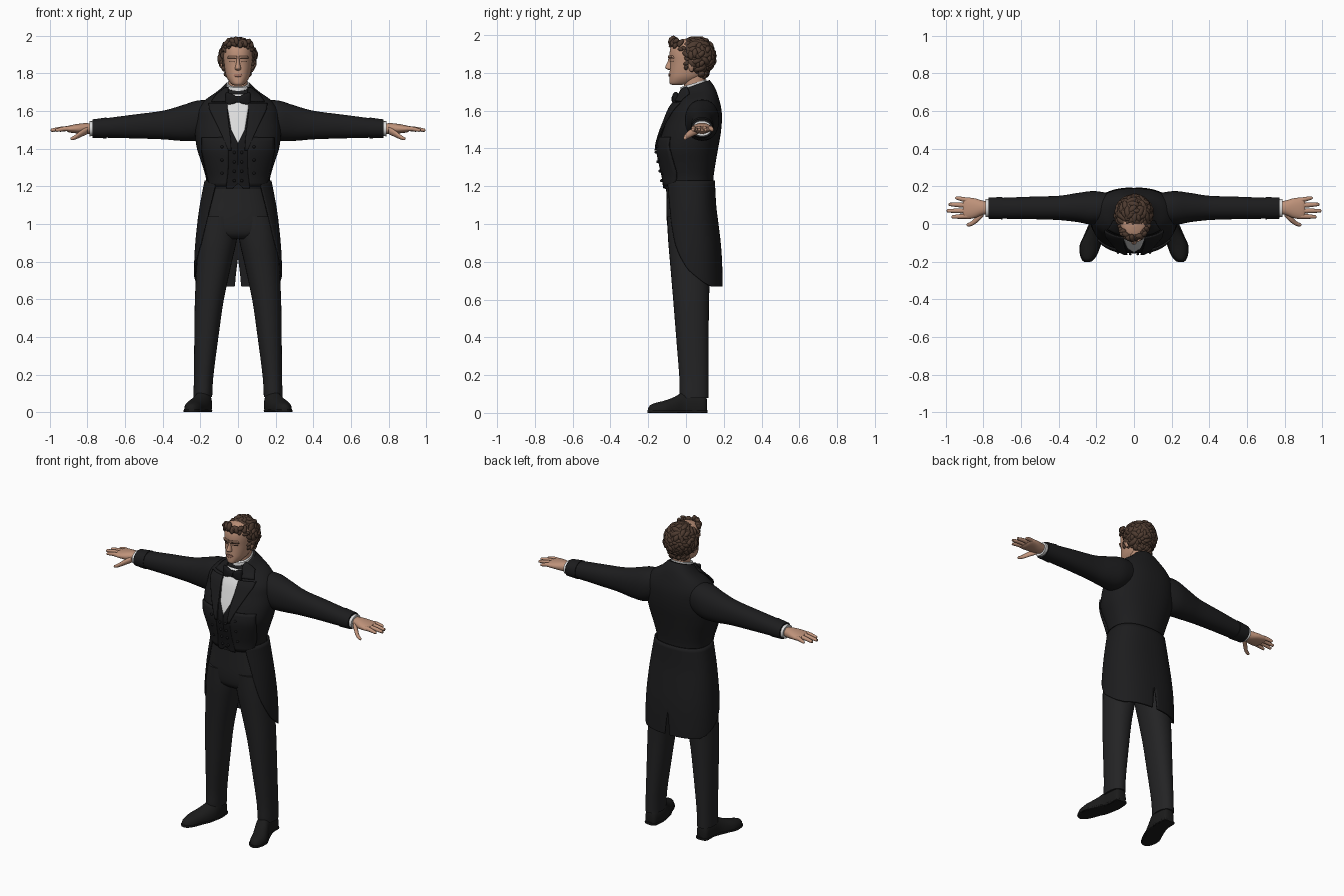
import bpy, bmesh, math, random
from mathutils import Vector, Matrix
from mathutils.bvhtree import BVHTree

random.seed(4)

def material(name, r, g, b):
    m = bpy.data.materials.new(name)
    m.diffuse_color = (r, g, b, 1)
    return m

COAT = material("coat black", .012, .012, .013)
TROUSER = material("trouser black", .017, .017, .018)
VEST = material("vest black", .009, .009, .010)
SHOE = material("shoe black", .011, .011, .011)
SHIRT = material("shirt white", .72, .72, .72)
SKIN = material("skin", .52, .29, .195)
LIP = material("lip", .36, .17, .12)
HAIR = material("hair brown", .075, .043, .029)

def finish(name, bm, mat, mirror=False, thick=0, angle=45):
    bmesh.ops.recalc_face_normals(bm, faces=bm.faces)
    me = bpy.data.meshes.new(name)
    bm.to_mesh(me)
    bm.free()
    me.materials.append(mat)
    me.shade_smooth()
    me.set_sharp_from_angle(angle=math.radians(angle))
    ob = bpy.data.objects.new(name, me)
    bpy.context.collection.objects.link(ob)
    if mirror:
        ob.modifiers.new("mirror", 'MIRROR')
    if thick:
        s = ob.modifiers.new("solid", 'SOLIDIFY')
        s.thickness, s.offset = thick, 0
    return ob

def spline(rows, steps):
    """Catmull-Rom through rows of numbers."""
    out = []
    for i in range(len(rows) - 1):
        a, b, c, d = rows[max(i - 1, 0)], rows[i], rows[i + 1], rows[min(i + 2, len(rows) - 1)]
        for k in range(steps):
            t = k / steps
            out.append([.5 * (2 * q + (r - p) * t + (2 * p - 5 * q + 4 * r - s) * t * t
                              + (3 * q - p - 3 * r + s) * t ** 3) for p, q, r, s in zip(a, b, c, d)])
    return out + [list(rows[-1])]

def spow(v, e):
    return math.copysign(abs(v) ** e, v)

def loft(name, mat, rows, axis='Z', n=32, power=2.2, steps=4, mirror=False, floor=False):
    """Rows are (position, low u, high u, low v, high v, shear)."""
    bm = bmesh.new()
    rings = []
    for t, u0, u1, v0, v1, sh in spline([tuple(r) + (0,) * (6 - len(r)) for r in rows], steps):
        ring = []
        for i in range(n):
            a = 2 * math.pi * i / n
            u = (u0 + u1) / 2 + (u1 - u0) / 2 * spow(math.cos(a), 2 / power)
            dv = (v1 - v0) / 2 * spow(math.sin(a), 2 / power)
            v, w = (v0 + v1) / 2 + dv, t + sh * dv
            co = {'Z': (u, v, w), 'X': (w, u, v), 'Y': (u, w, v)}[axis]
            if floor:
                co = (co[0], co[1], max(co[2], 0))
            ring.append(bm.verts.new(co))
        rings.append(ring)
    for r, s in zip(rings, rings[1:]):
        for i in range(n):
            bm.faces.new((r[i], r[(i + 1) % n], s[(i + 1) % n], s[i]))
    bm.faces.new(rings[0])
    bm.faces.new(rings[-1])
    return finish(name, bm, mat, mirror)

def surface(ob):
    return BVHTree.FromPolygons([v.co.copy() for v in ob.data.vertices],
                                [tuple(p.vertices) for p in ob.data.polygons])

def front(tree, x, z, fallback=0):
    hit = tree.ray_cast(Vector((x, -1, z)), Vector((0, 1, 0)))[0]
    return hit.y if hit else fallback

def grid(bm, rows):
    vs = [[bm.verts.new(c) for c in r] for r in rows]
    for a, b in zip(vs, vs[1:]):
        for i in range(len(a) - 1):
            bm.faces.new((a[i], a[i + 1], b[i + 1], b[i]))

def patch(name, mat, tree, rows, lift, thick=.008, mirror=True, cols=10):
    """Cloth plate following the front of a surface; rows are (z, x0, x1)."""
    bm, pts = bmesh.new(), []
    for p, q in zip(rows, rows[1:]):
        for k in range(4 if q is not rows[-1] else 5):
            z, x0, x1 = [m + (o - m) * k / 4 for m, o in zip(p, q)]
            line, y = [], 0
            for c in range(cols + 1):
                x = x0 + (x1 - x0) * c / cols
                y = front(tree, x, z, y + lift) - lift
                line.append((x, y, z))
            pts.append(line)
    grid(bm, pts)
    return finish(name, bm, mat, mirror, thick)

# coat body
torso = loft("coat_body", COAT, [
    (1.185, -.165, .165, -.112, .143), (1.25, -.172, .172, -.12, .146), (1.32, -.192, .192, -.135, .156),
    (1.40, -.218, .218, -.147, .17), (1.48, -.228, .228, -.128, .184), (1.55, -.222, .222, -.102, .19),
    (1.61, -.212, .212, -.078, .187), (1.66, -.172, .172, -.052, .172, .1), (1.70, -.11, .11, -.04, .152, .25),
    (1.735, -.07, .07, -.03, .125, .35)], n=64, power=2.3, steps=6)
body = surface(torso)

# vest, shirt front, coat fronts, lapels
patch("shirt_front", SHIRT, body, [(1.69, -.05, .05), (1.62, -.056, .056), (1.5, -.037, .037),
      (1.43, -.002, .002)], .004, mirror=False)
patch("vest_front", VEST, body, [(1.60, .054, .075), (1.5, .036, .075), (1.43, .001, .07), (1.25, 0, .06),
      (1.215, 0, .06), (1.188, .03, .06)], .006, .006)
patch("coat_front", COAT, body, [(1.46, .06, .19), (1.38, .05, .19), (1.28, .052, .17), (1.2, .062, .15)], .009)
patch("lapel", COAT, body, [(1.64, .056, .155), (1.61, .057, .152), (1.54, .05, .118), (1.46, .04, .08),
      (1.39, .035, .05)], .016)
patch("coat_collar", COAT, body, [(1.725, .05, .066), (1.69, .054, .112), (1.65, .056, .14)], .012)

# vest and coat buttons
bm = bmesh.new()
for x, zs in ((.02, (1.38, 1.33, 1.28, 1.23)), (.085, (1.41, 1.34, 1.27))):
    for z in zs:
        at = Matrix.Translation((x, front(body, x, z) - .013, z))
        bmesh.ops.create_uvsphere(bm, u_segments=12, v_segments=8, radius=.008, matrix=at)
finish("buttons", bm, VEST, True)

# coat tails: rows are (z, half width, back y, edge angle from the back, vent angle)
bm, rows = bmesh.new(), []
for z, rx, yb, edge, vent in spline([
        (1.23, .174, .149, 143, 0), (1.1, .199, .156, 136, 0), (1.0, .213, .168, 130, 0), (.9, .223, .18, 121, 0),
        (.82, .228, .186, 108, 0), (.74, .23, .189, 90, 1.5), (.69, .23, .19, 70, 2.3), (.668, .229, .19, 52, 2.8)], 4):
    line = []
    for i in range(33):
        a = math.radians(max(vent, 0) + (edge - max(vent, 0)) * i / 32)
        ry = yb - .03 if math.cos(a) > 0 else .152
        line.append((rx * spow(math.sin(a), .85), .03 + ry * spow(math.cos(a), .85), z))
    rows.append(line)
grid(bm, rows)
finish("coat_tails", bm, COAT, True, .008)

# trousers
loft("trouser_seat", TROUSER, [
    (1.225, -.155, .155, -.105, .125), (1.12, -.178, .178, -.104, .135), (1.02, -.198, .198, -.102, .14),
    (.95, -.19, .19, -.09, .135), (.92, -.12, .12, -.06, .11)], n=40, power=2.4)
loft("trouser_leg", TROUSER, [
    (1.04, .0, .198, -.1, .138), (.92, .006, .212, -.095, .136), (.8, .032, .219, -.085, .13),
    (.6, .075, .229, -.068, .122), (.4, .104, .232, -.052, .12), (.2, .13, .234, -.036, .12),
    (.11, .136, .236, -.034, .12), (.08, .137, .236, -.03, .12)], mirror=True)

# shoes
loft("shoe", SHOE, [
    (.112, .165, .2, .0, .06), (.1, .148, .222, -.03, .1), (.05, .139, .229, -.04, .115),
    (-.01, .14, .237, -.04, .112), (-.06, .158, .262, -.04, .085), (-.11, .18, .284, -.035, .066),
    (-.16, .198, .284, -.03, .053), (-.188, .218, .274, -.02, .042), (-.2, .235, .26, .0, .025)],
    axis='Y', mirror=True, floor=True)
loft("shoe_sole", SHOE, [
    (.115, .16, .205, 0, .014), (.1, .143, .226, 0, .014), (.03, .137, .23, 0, .014), (-.06, .153, .266, 0, .014),
    (-.11, .175, .288, 0, .014), (-.16, .194, .288, 0, .014), (-.192, .216, .276, 0, .014),
    (-.203, .236, .26, 0, .014)], axis='Y', power=5, mirror=True)

# sleeves and cuffs
loft("sleeve", COAT, [
    (.12, .02, .16, 1.49, 1.655), (.21, -.004, .175, 1.445, 1.657), (.30, .01, .165, 1.442, 1.63),
    (.40, .021, .15, 1.45, 1.602), (.55, .026, .145, 1.455, 1.582), (.68, .028, .14, 1.458, 1.565),
    (.765, .032, .137, 1.462, 1.553)], axis='X', mirror=True)
loft("sleeve_cuff", COAT, [(.70, .025, .143, 1.455, 1.566), (.772, .028, .141, 1.458, 1.556)], axis='X', mirror=True)
loft("shirt_cuff", SHIRT, [(.76, .038, .131, 1.468, 1.547), (.79, .036, .133, 1.466, 1.546)], axis='X', mirror=True)

# hands
loft("palm", SKIN, [
    (.77, .056, .116, 1.482, 1.533), (.81, .046, .126, 1.477, 1.536), (.85, .031, .137, 1.481, 1.532),
    (.895, .026, .141, 1.486, 1.524), (.91, .035, .133, 1.493, 1.517)], axis='X', mirror=True)

def digit(name, pts):
    """Tapered finger through (x, y, z, radius)."""
    rows = [(x, y - r, y + r, z - r, z + r) for x, y, z, r in pts]
    x, y, z, r = pts[-1]
    rows += [(x + r * .6, y - r * .7, y + r * .7, z - r * .7, z + r * .7),
             (x + r, y - r * .15, y + r * .15, z - r * .15, z + r * .15)]
    loft(name, SKIN, rows, axis='X', n=12, power=2, steps=3, mirror=True)

for name, y0, y1, tip in (("index_finger", .042, .038, .962), ("middle_finger", .07, .07, .988),
                          ("ring_finger", .098, .104, .978), ("little_finger", .125, .138, .942)):
    digit(name, [(.88, y0, 1.506, .014), ((.88 + tip) / 2, (y0 + y1) / 2, 1.506, .0125), (tip, y1, 1.499, .009)])
digit("thumb", [(.80, .06, 1.498, .02), (.835, .025, 1.48, .018), (.862, .003, 1.463, .013), (.882, -.004, 1.454, .009)])

# neck, shirt collar, neck tie
loft("neck", SKIN, [(1.68, -.05, .05, -.01, .1), (1.80, -.052, .052, -.01, .105)])
loft("shirt_collar", SHIRT, [(1.69, -.064, .064, -.036, .112, .3), (1.745, -.06, .06, -.028, .108, .3)])
loft("neck_tie_band", VEST, [(1.68, -.068, .068, -.046, .115, .3), (1.712, -.065, .065, -.04, .113, .3)])
loft("bow_tie", VEST, [(.004, -.072, -.045, 1.648, 1.675), (.03, -.074, -.042, 1.635, 1.69),
     (.058, -.068, -.04, 1.628, 1.7), (.066, -.06, -.045, 1.635, 1.692)], axis='X', power=3, n=20, mirror=True)
loft("bow_knot", VEST, [(-.014, -.076, -.04, 1.645, 1.68), (.014, -.076, -.04, 1.645, 1.68)], axis='X', power=4)

# head and face
head = loft("head", SKIN, [
    (1.737, -.02, .02, -.074, -.02), (1.745, -.036, .036, -.087, .03), (1.775, -.058, .058, -.088, .085),
    (1.81, -.069, .069, -.086, .115), (1.855, -.076, .076, -.084, .13), (1.90, -.079, .079, -.087, .135),
    (1.94, -.075, .075, -.08, .13), (1.965, -.055, .055, -.06, .105), (1.98, -.02, .02, -.01, .06)], n=48)
face = surface(head)
loft("nose", SKIN, [(1.885, -.008, .008, -.092, -.06), (1.86, -.009, .009, -.097, -.06),
     (1.832, -.015, .015, -.11, -.06), (1.822, -.016, .016, -.105, -.06), (1.816, -.008, .008, -.094, -.06)], n=16)
patch("brow", SKIN, face, [(1.892, .006, .05), (1.876, .006, .054)], .004, .009)
patch("eyebrow", HAIR, face, [(1.886, .016, .05), (1.879, .014, .056)], .009, .003)
patch("eye_line", HAIR, face, [(1.864, .02, .046), (1.86, .02, .046)], .001, .003)
patch("lips", LIP, face, [(1.797, -.016, .016), (1.79, -.024, .024), (1.782, -.014, .014)], .003, .006, False)
loft("ear", SKIN, [(1.81, .07, .08, .02, .035), (1.83, .07, .09, .012, .045), (1.86, .07, .096, .01, .055),
     (1.875, .07, .085, .02, .045)], n=14, mirror=True)

# curly hair: a cap with scattered locks
bm = bmesh.new()
centre, size = Vector((0, .05, 1.885)), Vector((.088, .094, .094))
bmesh.ops.create_uvsphere(bm, u_segments=32, v_segments=20, radius=1,
                          matrix=Matrix.Translation(centre) @ Matrix.Diagonal((*size, 1)))

def lock(p, r):
    d = (p - centre).normalized()
    turn = d.to_track_quat('Z', 'Y').to_matrix().to_4x4() @ Matrix.Rotation(random.uniform(0, 6.28), 4, 'Z')
    shape = Matrix.Diagonal((r * random.uniform(1.1, 1.5), r * .75, r * random.uniform(.6, .95), 1))
    bmesh.ops.create_icosphere(bm, subdivisions=2, radius=1, matrix=Matrix.Translation(p) @ turn @ shape)

for i in range(230):
    h = 1 - 2 * (i + .5) / 230
    a, w = i * 2.39996, math.sqrt(1 - h * h)
    p = centre + Vector((w * math.cos(a) * size.x, w * math.sin(a) * size.y, h * size.z))
    if p.z > 1.945 or (p.y > .025 and p.z > 1.815) or (p.y > -.005 and p.z > 1.89):
        lock(p, random.uniform(.018, .025))
for i in range(22):  # forelock, nape and sideburns
    k = i / 21 * 2 - 1
    lock(Vector((k * .068, -.075 + .04 * k * k + random.uniform(-.006, .008), 1.958 + random.uniform(-.012, .018))), .019)
    lock(Vector((k * .058, .108 - .03 * k * k, 1.79 + random.uniform(-.008, .02))), .018)
for s in (-1, 1):
    for y, z in ((.0, 1.9), (.004, 1.875), (.002, 1.85), (.0, 1.828), (-.03, 1.925), (-.012, 1.93)):
        lock(Vector((s * (.076 if y > -.02 else .07), y, z)), .014)
finish("hair", bm, HAIR, angle=50)
